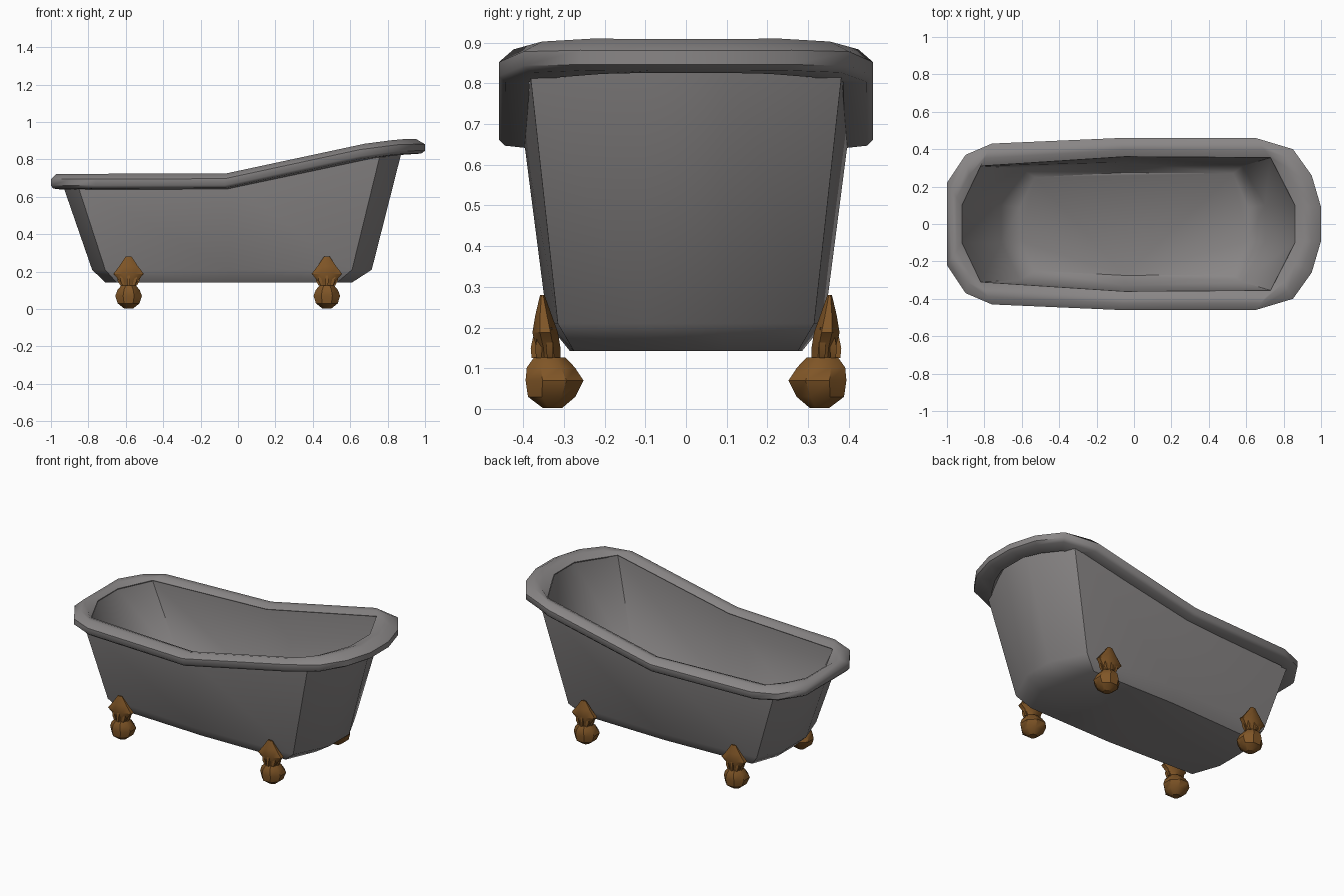
import bpy, bmesh, math

if "Cube" in bpy.data.objects:
    bpy.data.objects.remove(bpy.data.objects["Cube"])

def material(name, color):
    m = bpy.data.materials.new(name)
    m.diffuse_color = (*color, 1)
    m.use_nodes = True
    m.node_tree.nodes["Principled BSDF"].inputs["Base Color"].default_value = m.diffuse_color
    return m

GREY = material("grey enamel", (0.25, 0.238, 0.238))
BRONZE = material("bronze", (0.215, 0.092, 0.02))

def finish(bm, name, mat, angle=35):
    bmesh.ops.recalc_face_normals(bm, faces=bm.faces)
    me = bpy.data.meshes.new(name)
    bm.to_mesh(me)
    bm.free()
    me.materials.append(mat)
    ob = bpy.data.objects.new(name, me)
    bpy.context.collection.objects.link(ob)
    bpy.context.view_layer.objects.active = ob
    ob.select_set(True)
    bpy.ops.object.shade_smooth_by_angle(angle=math.radians(angle))
    ob.select_set(False)
    return ob

def loft(bm, rings, closed=False):
    """Skin a list of rings; cap both ends unless the section is closed."""
    loops = [[bm.verts.new(p) for p in r] for r in rings]
    pairs = list(zip(loops, loops[1:]))
    if closed:
        pairs.append((loops[-1], loops[0]))
    else:
        bm.faces.new(loops[0])
        bm.faces.new(loops[-1])
    for a, b in pairs:
        n = len(a)
        for i in range(n):
            j = (i + 1) % n
            bm.faces.new((a[i], a[j], b[j], b[i]))

def mirror_y(half):
    return half + [(x, -y, z) for x, y, z in reversed(half)]

def rim_height(x):
    """Side profile of the rim: flat, then sweeping up to the backrest."""
    pts = [(-1.1, .722), (-.05, .725), (.65, .88), (.88, .91), (1.1, .908)]
    for (x0, z0), (x1, z1) in zip(pts, pts[1:]):
        if x <= x1:
            return z0 + (z1 - z0) * (x - x0) / (x1 - x0)

# Tub body: outer shell and inner basin
def flat_ring(half, z):
    return mirror_y([(x, y, z) for x, y in half])

def top_ring(half, drop):
    return mirror_y([(x, y, rim_height(x) - drop) for x, y in half])

bm = bmesh.new()
loft(bm, [
    flat_ring([(-.71, .09), (-.65, .26), (-.05, .285), (.53, .275), (.61, .09)], .142),
    flat_ring([(-.78, .10), (-.71, .30), (-.05, .34), (.61, .315), (.715, .10)], .21),
    top_ring([(-.94, .10), (-.86, .335), (-.05, .40), (.765, .385), (.88, .10)], .05),
    top_ring([(-.92, .10), (-.82, .31), (-.05, .36), (.73, .355), (.86, .10)], .025),
    flat_ring([(-.71, .10), (-.61, .30), (-.05, .33), (.58, .31), (.70, .10)], .225),
    flat_ring([(-.61, .09), (-.53, .25), (-.05, .275), (.53, .27), (.61, .09)], .165),
])
finish(bm, "tub_body", GREY, 46)

# Rolled rim: section swept between the inner and outer outlines
outer = [(-1, .22), (-.9, .37), (-.76, .43), (-.07, .46),
         (.65, .46), (.85, .40), (.95, .26), (1, .09)]
inner = [(-.92, .10), (-.87, .205), (-.82, .31), (-.05, .36),
         (.73, .355), (.775, .268), (.82, .182), (.86, .10)]

def rim_ring(t, drop):
    half = [(a + (c - a) * t, b + (d - b) * t) for (a, b), (c, d) in zip(inner, outer)]
    return top_ring(half, drop)

bm = bmesh.new()
loft(bm, [rim_ring(0, .02), rim_ring(.35, .003), rim_ring(.65, 0), rim_ring(1, .028),
          rim_ring(1, .063), rim_ring(.85, .078), rim_ring(.3, .084), rim_ring(.15, .06)],
     closed=True)
finish(bm, "rim", GREY, 50)

# Ball-and-claw feet
def oval(cx, cy, z, rx, ry, n=8):
    return [(cx + rx * math.cos((k + .5) * math.tau / n), cy + ry * math.sin((k + .5) * math.tau / n), z)
            for k in range(n)]

def foot(name, x, side):
    bm = bmesh.new()
    # ball
    loft(bm, [oval(x, side * y, z, r, r) for z, y, r in
              [(.002, .328, .025), (.03, .33, .063), (.07, .323, .077),
               (.102, .332, .064), (.126, .335, .042)]])
    # leaf-shaped knee tapering to a point on the tub wall
    loft(bm, [oval(x, side * y, z, rx, ry) for z, y, rx, ry in
              [(.11, .335, .035, .03), (.15, .338, .052, .032), (.188, .346, .088, .034),
               (.23, .35, .053, .022), (.28, .353, .017, .006)]])
    # toes gripping the ball
    for k in range(5):
        a = math.radians(-90 + 45 * k)
        tx, ty = math.sin(a), math.cos(a) * side
        loft(bm, [oval(x + tx * r * w, side * .335 + ty * r, z, s, s, 4) for z, r, s, w in
                  [(.125, .038, .009, 1.0), (.15, .038, .012, 1.3), (.20, .03, .008, 2.0)]])
    return finish(bm, name, BRONZE, 35)

for label, x in (("left", -.585), ("right", .475)):
    foot("front_" + label + "_foot", x, -1)
    foot("back_" + label + "_foot", x, 1)
